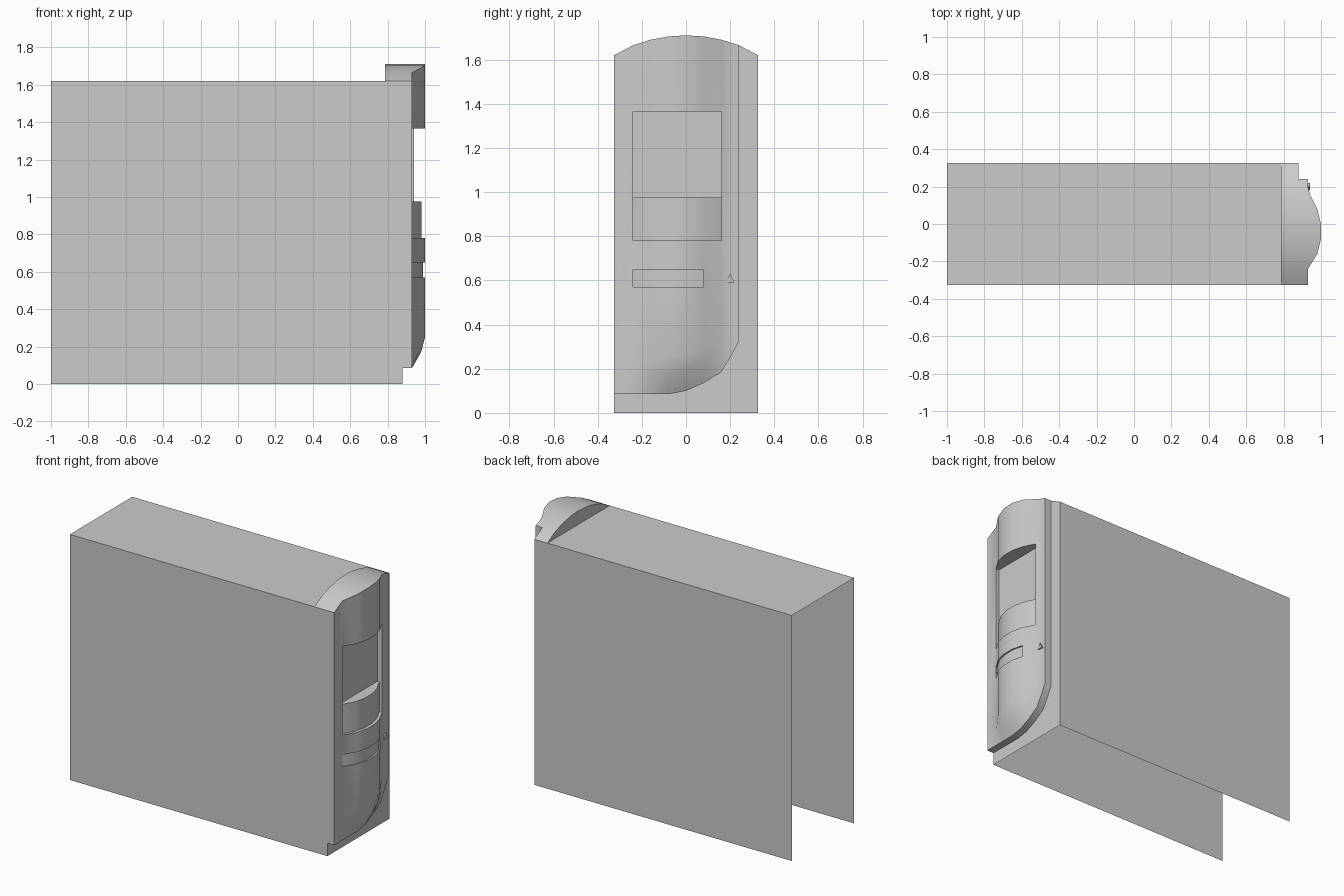
import bpy, bmesh

if "Cube" in bpy.data.objects:
    bpy.data.objects.remove(bpy.data.objects["Cube"])

W, H, FRONT = 0.325, 1.62, 0.88          # half width, body height, body front plane
# Front panel columns: y, bulge x, bottom z, top z
COLS = [(-.325, .93, .085, 1.62), (-.24, .93, .085, 1.665), (-.16, .98, .085, 1.69),
        (-.08, 1.0, .085, 1.705), (0, 1.0, .10, 1.71), (.08, .98, .135, 1.705),
        (.16, .94, .185, 1.69), (.20, .93, .25, 1.678), (.24, .93, .325, 1.665)]


def make_object(name, bm, recalc=True):
    if recalc:
        bmesh.ops.recalc_face_normals(bm, faces=bm.faces)
    mesh = bpy.data.meshes.new(name)
    bm.to_mesh(mesh)
    bm.free()
    ob = bpy.data.objects.new(name, mesh)
    bpy.context.collection.objects.link(ob)
    return ob


def prism(name, ring_a, ring_b):
    """Closed solid between two matching rings of points."""
    bm = bmesh.new()
    a = [bm.verts.new(p) for p in ring_a]
    b = [bm.verts.new(p) for p in ring_b]
    bm.faces.new(a)
    bm.faces.new(b)
    for i in range(len(a)):
        j = (i + 1) % len(a)
        bm.faces.new((a[i], a[j], b[j], b[i]))
    return make_object(name, bm)


def z_prism(name, pts, z0, z1):
    return prism(name, [(x, y, z0) for x, y in pts], [(x, y, z1) for x, y in pts])


def activate(ob):
    bpy.ops.object.select_all(action='DESELECT')
    ob.select_set(True)
    bpy.context.view_layer.objects.active = ob


def cut(target, cutter):
    cutter.hide_render = True
    mod = target.modifiers.new("cut", 'BOOLEAN')
    mod.operation, mod.solver, mod.object = 'DIFFERENCE', 'EXACT', cutter
    activate(target)
    bpy.ops.object.modifier_apply(modifier=mod.name)
    bpy.data.objects.remove(cutter)


def smooth(ob, angle=0.7):
    activate(ob)
    bpy.ops.object.shade_smooth_by_angle(angle=angle)


# Case shell: sheet box, open at the bottom and at the back end
bm = bmesh.new()
bmesh.ops.create_cube(bm, size=1)
for v in bm.verts:
    v.co = (FRONT if v.co.x > 0 else -1, W if v.co.y > 0 else -W, H if v.co.z > 0 else 0)
bm.normal_update()
bmesh.ops.delete(bm, geom=[f for f in bm.faces if f.normal.z < -.5 or f.normal.x < -.5],
                 context='FACES')
make_object("case_shell", bm, recalc=False)

# Arched cap on top, behind the front panel
arch = [(y, top) for y, _, _, top in COLS] + [(W, H)]
smooth(prism("top_cap", [(.785, y, z) for y, z in arch], [(FRONT, y, z) for y, z in arch]))

# Front panel: bulged columns that fade out along the curved bottom edge
bm = bmesh.new()
rings = []
for y, x, bottom, top in COLS:
    bulge = x - .93
    pts = [(FRONT, bottom), (.93, bottom), (.93 + .7 * bulge, bottom + .085),
           (x, bottom + .165), (x, top), (FRONT, top)]
    rings.append([bm.verts.new((px, y, pz)) for px, pz in pts])
for a, b in zip(rings, rings[1:]):
    for i in range(6):
        j = (i + 1) % 6
        bm.faces.new((a[i], a[j], b[j], b[i]))
bm.faces.new(rings[0])
bm.faces.new(rings[-1])
panel = make_object("front_panel", bm)


def curved_cutter(y_end, depth, z0, z1):
    """Cutter whose floor follows the bulge at a given depth."""
    pts = [(x - depth, y) for y, x, _, _ in COLS if -.25 < y < y_end + .01]
    return z_prism("recess_cutter", pts + [(1.1, y_end), (1.1, -.24)], z0, z1)


# Drive bay opening, curved drive cover and narrow slot
cut(panel, z_prism("bay_cutter", [(.905, -.24), (.905, .16), (1.1, .16), (1.1, -.24)], .975, 1.365))
cut(panel, curved_cutter(.16, .02, .78, .975))
cut(panel, curved_cutter(.08, .01, .57, .65))
smooth(panel)

# Small triangular button
tri = [(.18, .59), (.22, .59), (.20, .63)]
prism("triangle_button", [(.92, y, z) for y, z in tri], [(.94, y, z) for y, z in tri])
